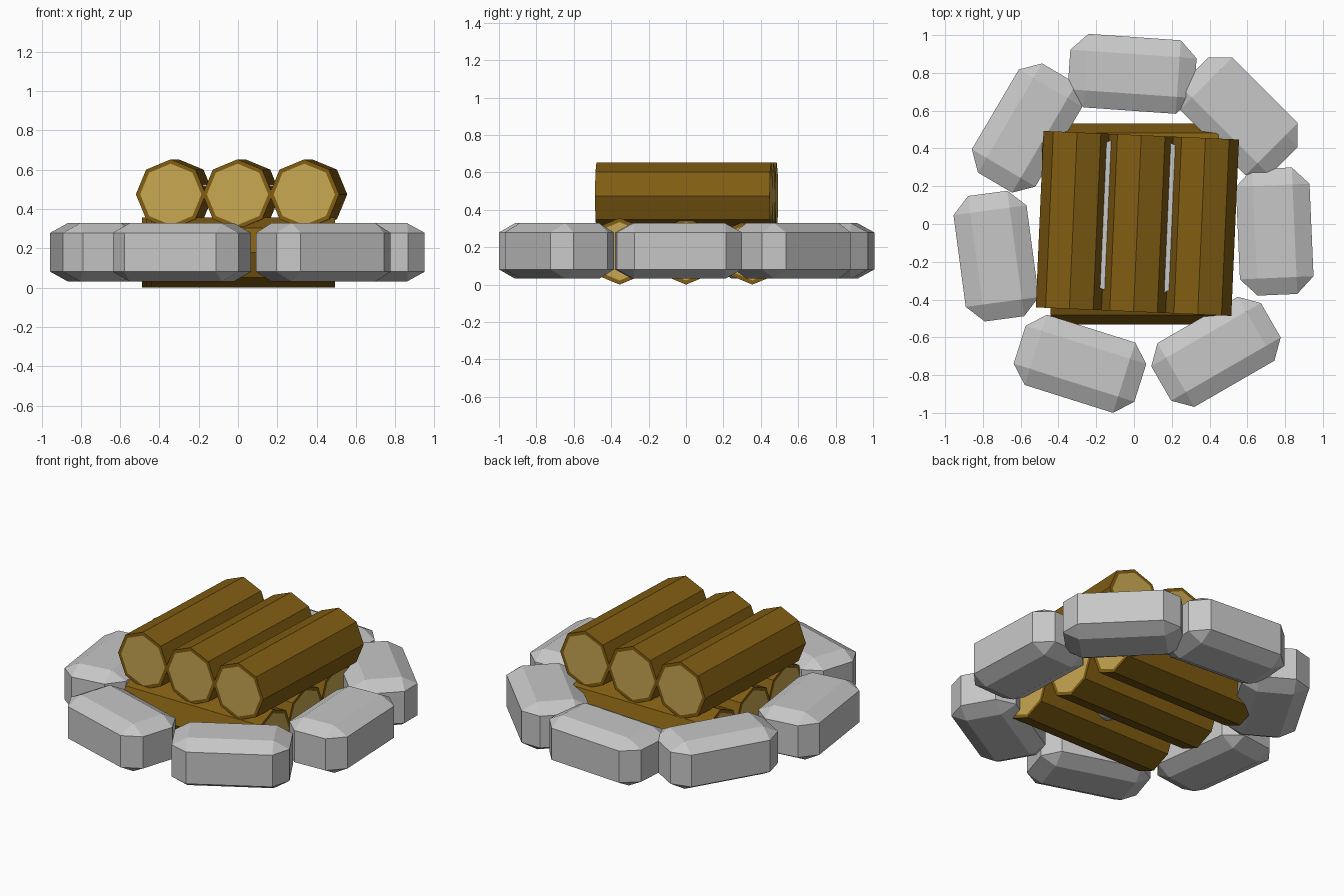
import bpy, bmesh, math
from mathutils import Matrix

old = bpy.data.objects.get("Cube")
if old:
    bpy.data.objects.remove(old, do_unlink=True)


def material(name, color):
    m = bpy.data.materials.new(name)
    m.use_nodes = True
    m.diffuse_color = (*color, 1)
    bsdf = m.node_tree.nodes["Principled BSDF"]
    bsdf.inputs["Base Color"].default_value = (*color, 1)
    bsdf.inputs["Roughness"].default_value = 0.9
    return m


STONE = material("stone grey", (0.57, 0.57, 0.57))
BARK = material("bark brown", (0.22, 0.11, 0.006))
WOOD = material("cut wood", (0.58, 0.39, 0.085))


def finish(name, bm, mats, matrix):
    me = bpy.data.meshes.new(name)
    bm.to_mesh(me)
    bm.free()
    for m in mats:
        me.materials.append(m)
    ob = bpy.data.objects.new(name, me)
    ob.matrix_world = matrix
    bpy.context.collection.objects.link(ob)
    return ob


# Eight-sided log along local x, with pale inset cut ends
def log(name, matrix, radius=0.178, length=0.935):
    bm = bmesh.new()
    bmesh.ops.create_cone(bm, cap_ends=True, segments=8, radius1=radius,
                          radius2=radius, depth=length,
                          matrix=Matrix.Rotation(math.pi / 2, 4, 'Y'))
    ends = [f for f in bm.faces if len(f.verts) == 8]
    bmesh.ops.inset_region(bm, faces=ends, thickness=0.022)
    for f in ends:
        f.material_index = 1
    return finish(name, bm, [BARK, WOOD], matrix)


# Chamfered block, squashed so the chamfers are shallow in height
def stone(name, x, y, angle):
    bm = bmesh.new()
    bmesh.ops.create_cube(bm, size=1)
    bmesh.ops.scale(bm, vec=(0.67, 0.39, 0.54), verts=bm.verts)
    bmesh.ops.bevel(bm, geom=bm.edges[:], offset=0.09, segments=1,
                    affect='EDGES', profile=0.5)
    bmesh.ops.scale(bm, vec=(1, 1, 0.55), verts=bm.verts)
    return finish(name, bm, [STONE], Matrix.Translation((x, y, 0.18))
                  @ Matrix.Rotation(math.radians(angle), 4, 'Z'))


# Ring of stones: position and heading
ring = [
    ("back_stone", -0.01, 0.795, -4),
    ("back_left_stone", 0.555, 0.57, -45),
    ("left_stone", 0.745, -0.04, -87.5),
    ("front_left_stone", 0.434, -0.677, 30),
    ("front_right_stone", -0.286, -0.74, -17.5),
    ("right_stone", -0.73, -0.17, -82.4),
    ("back_right_stone", -0.566, 0.508, 59.5),
]
for item in ring:
    stone(*item)

# Lower row of logs, running side to side
for i, shift in enumerate((0.025, 0, -0.02)):
    log(f"lower_log_{i + 1}",
        Matrix.Translation((shift, (i - 1) * 0.355, 0.178)))

# Upper row, running front to back and turned slightly as a group
turn = Matrix.Translation((0.018, 0.003, 0.475)) @ Matrix.Rotation(math.radians(87.5), 4, 'Z')
for i in range(3):
    log(f"upper_log_{i + 1}", turn @ Matrix.Translation((0, (1 - i) * 0.34, 0)))

# Ash layer lying in the valleys between the upper logs
bm = bmesh.new()
bmesh.ops.create_cone(bm, cap_ends=True, segments=24, radius1=0.43,
                      radius2=0.43, depth=0.008)
finish("ash_layer", bm, [STONE], Matrix.Translation((0.018, 0.04, 0.52)))

# Pebble wedged under the lower logs
bm = bmesh.new()
bmesh.ops.create_icosphere(bm, subdivisions=2, radius=0.08)
pebble = finish("wedged_pebble", bm, [STONE], Matrix.Translation((0.04, -0.178, 0.16)))
pebble.data.shade_smooth()
